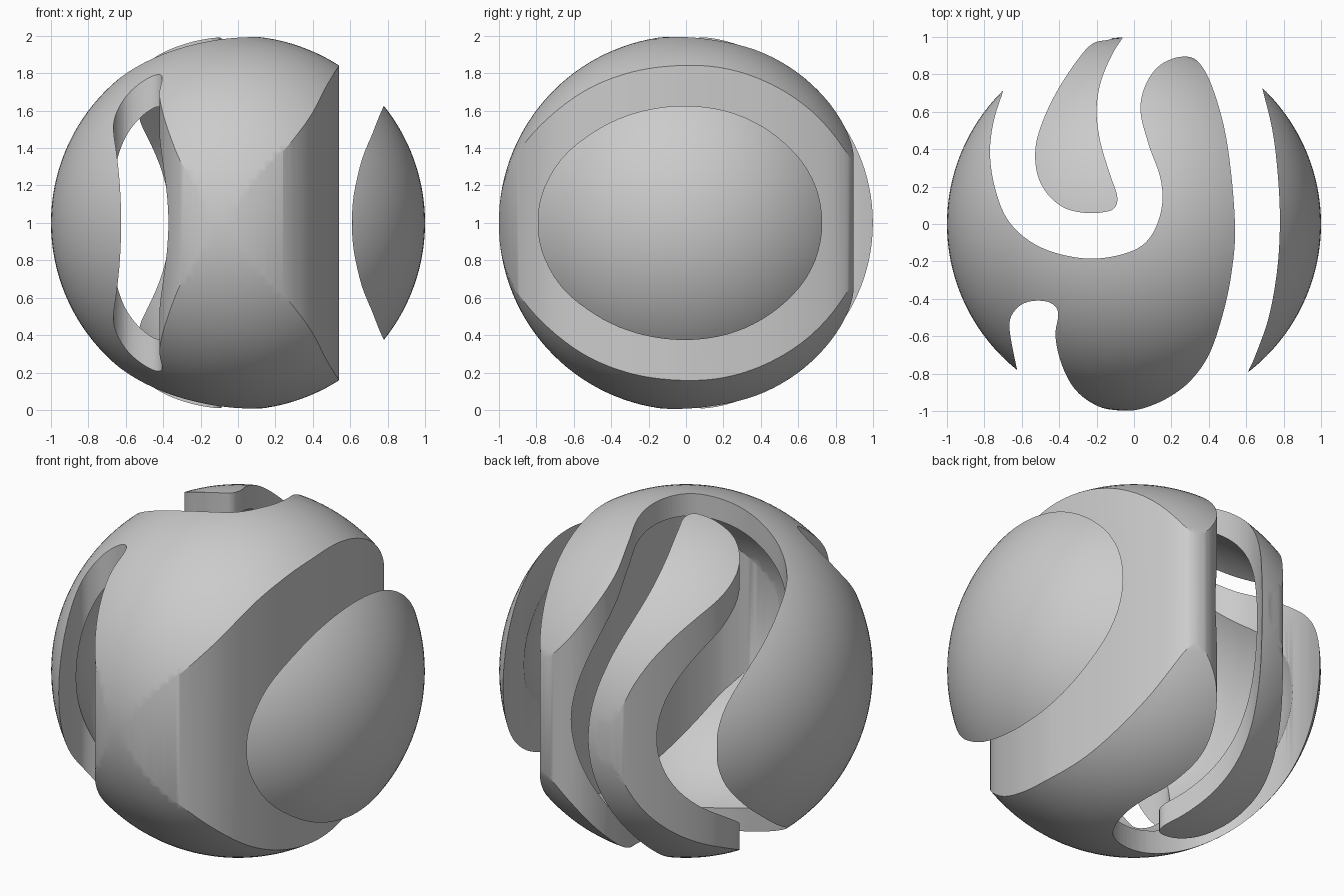
import bpy, bmesh
from math import sin, cos, radians
from mathutils import Vector

cube = bpy.data.objects.get("Cube")
if cube:
    bpy.data.objects.remove(cube, do_unlink=True)

INNER = 0.87   # radius of the hollow

grey = bpy.data.materials.new("plain grey")
grey.use_nodes = True
COLOUR = (0.6, 0.6, 0.6, 1)
grey.diffuse_color = COLOUR
grey.node_tree.nodes["Principled BSDF"].inputs["Base Color"].default_value = COLOUR


def add_object(name, bm):
    bmesh.ops.recalc_face_normals(bm, faces=bm.faces)
    mesh = bpy.data.meshes.new(name)
    bm.to_mesh(mesh)
    bm.free()
    mesh.materials.append(grey)
    ob = bpy.data.objects.new(name, mesh)
    bpy.context.collection.objects.link(ob)
    return ob


def ball(name, radius):
    bm = bmesh.new()
    bmesh.ops.create_uvsphere(bm, u_segments=128, v_segments=64, radius=radius)
    bmesh.ops.translate(bm, verts=bm.verts, vec=(0, 0, 1))
    return add_object(name, bm)


def smooth_path(points, steps=6):
    """Smooth open curve through the given points."""
    p = [Vector(q) for q in points]
    p = [2 * p[0] - p[1]] + p + [2 * p[-1] - p[-2]]
    out = []
    for a, b, c, d in zip(p, p[1:], p[2:], p[3:]):
        for i in range(steps):
            t = i / steps
            out.append(0.5 * (2 * b + (c - a) * t + (2 * a - 5 * b + 4 * c - d) * t * t
                              + (3 * b - a - 3 * c + d) * t ** 3))
    return out + [p[-2]]


def outer_arc(start, end, steps=24, r=1.15):
    angles = [radians(start + (end - start) * i / steps) for i in range(steps + 1)]
    return [(r * cos(a), r * sin(a)) for a in angles]


def prism(name, outline):
    """Vertical prism, taller than the ball, over an outline."""
    bm = bmesh.new()
    face = bm.faces.new([bm.verts.new((q[0], q[1], -0.2)) for q in outline])
    top = bmesh.ops.extrude_face_region(bm, geom=[face])["geom"]
    verts = [g for g in top if isinstance(g, bmesh.types.BMVert)]
    bmesh.ops.translate(bm, verts=verts, vec=(0, 0, 2.4))
    return add_object(name, bm)


def boolean(ob, cutter, operation):
    mod = ob.modifiers.new("cut", 'BOOLEAN')
    mod.object, mod.operation, mod.solver = cutter, operation, 'EXACT'
    bpy.context.view_layer.objects.active = ob
    bpy.ops.object.modifier_apply(modifier=mod.name)
    bpy.data.objects.remove(cutter, do_unlink=True)


def shell_part(name, outline, hollow):
    """Piece of the ball inside an outline, with the hollow removed."""
    ob = ball(name, 1.0)
    boolean(ob, prism("cutter", outline), 'INTERSECT')
    boolean(ob, hollow, 'DIFFERENCE')
    bpy.ops.object.select_all(action='DESELECT')
    ob.select_set(True)
    bpy.context.view_layer.objects.active = ob
    bpy.ops.object.shade_smooth_by_angle(angle=radians(30))
    return ob


# Main body: left arm, U channel, nose, closed right wall, front slot
main_edge = [(-.70, .71), (-.75, .55), (-.77, .38), (-.745, .2), (-.68, .03), (-.56, -.09),
             (-.4, -.16), (-.2, -.185), (0, -.14), (.1, -.05), (.15, .1), (.14, .25),
             (.08, .42), (.035, .6), (.06, .74), (.14, .85), (.26, .895), (.35, .86),
             (.43, .7), (.5, .42), (.54, 0), (.52, -.27), (.47, -.5), (.4, -.7), (.3, -.84),
             (.18, -.93), (.05, -.985), (-.06, -.998), (-.19, -.975), (-.31, -.89),
             (-.385, -.755), (-.42, -.6), (-.405, -.48), (-.44, -.425), (-.52, -.41),
             (-.6, -.43), (-.655, -.49), (-.665, -.56), (-.65, -.66), (-.625, -.78)]
main_hollow = ball("hollow", INNER)
wall_back = [(0, -.87), (.1, -.82), (.2, -.75), (.28, -.65), (.35, -.46), (.39, -.24),
             (.41, 0), (.39, .28), (.34, .54), (.28, .73), (.2, .9)]
boolean(main_hollow, prism("cutter", [(-1.2, -1.2), (0, -1.2)] + smooth_path(wall_back)
                           + [(.2, 1.2), (-1.2, 1.2)]), 'INTERSECT')
shell_part("main_body", smooth_path(main_edge) + outer_arc(231, 135), main_hollow)

# Curved tongue that sits inside the U channel
tongue_edge = [(-.045, 1.02), (-.12, .9), (-.18, .75), (-.2, .6), (-.18, .44), (-.13, .27),
               (-.09, .15), (-.105, .085), (-.17, .062), (-.27, .06), (-.38, .09),
               (-.47, .17), (-.52, .28), (-.525, .42), (-.48, .57), (-.4, .73),
               (-.3, .88), (-.22, .965), (-.13, .987), (-.06, 1.02)]
shell_part("curved_tongue", smooth_path(tongue_edge), ball("hollow", INNER))

# Separate side cap
cap_edge = [(.685, .73), (.74, .5), (.77, .25), (.78, 0), (.765, -.25), (.72, -.5),
            (.65, -.7), (.61, -.79)]
shell_part("side_cap", smooth_path(cap_edge) + outer_arc(-52, 47), ball("hollow", INNER))
